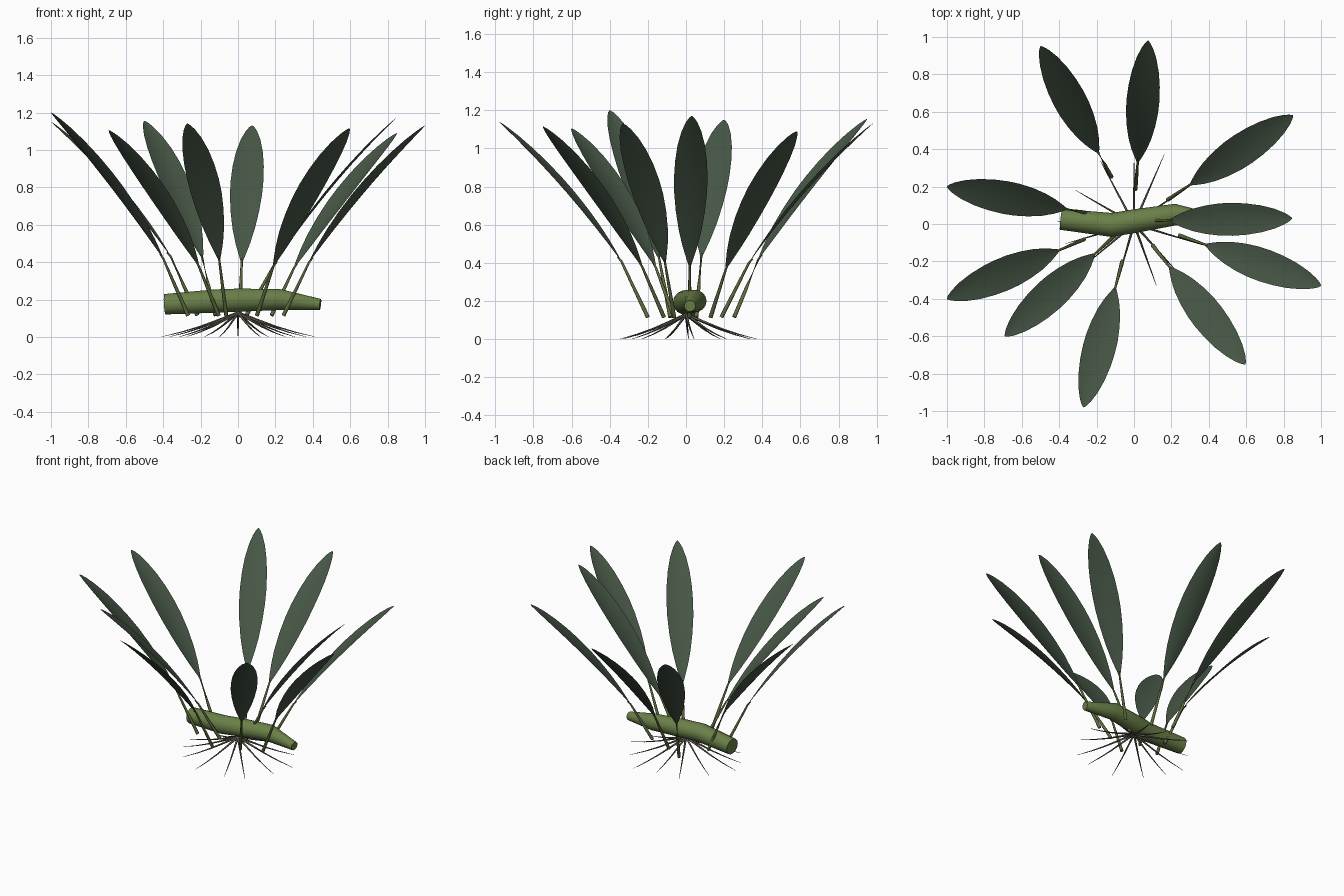
import bpy, math
from mathutils import Vector

if "Cube" in bpy.data.objects:
    bpy.data.objects.remove(bpy.data.objects["Cube"])


def material(name, rgb):
    m = bpy.data.materials.new(name)
    m.diffuse_color = (*rgb, 1)
    m.use_nodes = True
    m.node_tree.nodes["Principled BSDF"].inputs["Base Color"].default_value = m.diffuse_color
    return m


LEAF = material("leaf_green", (0.062, 0.094, 0.06))
STEM = material("stem_green", (0.11, 0.15, 0.05))
RHIZOME = material("rhizome_green", (0.145, 0.215, 0.065))
ROOT = material("root_brown", (0.11, 0.095, 0.07))


def mesh_object(name, verts, faces, mat):
    me = bpy.data.meshes.new(name)
    me.from_pydata(verts, [], faces)
    me.materials.append(mat)
    ob = bpy.data.objects.new(name, me)
    bpy.context.collection.objects.link(ob)
    for p in me.polygons:
        p.use_smooth = len(p.vertices) == 4
    return ob


def tube(name, path, radii, sides, mat):
    """Capped tube along a path with a radius at every point."""
    pts = [Vector(p) for p in path]
    verts, faces = [], []
    for i, p in enumerate(pts):
        d = (pts[min(i + 1, len(pts) - 1)] - pts[max(i - 1, 0)]).normalized()
        ref = Vector((0, 0, 1)) if abs(d.z) < 0.9 else Vector((0, 1, 0))
        u = d.cross(ref).normalized()
        v = u.cross(d)
        for k in range(sides):
            a = math.tau * k / sides
            verts.append(p + radii[i] * (u * math.cos(a) - v * math.sin(a)))
    for i in range(len(pts) - 1):
        for k in range(sides):
            a, b = i * sides + k, i * sides + (k + 1) % sides
            faces.append((a, a + sides, b + sides, b))
    faces.append(tuple(range(sides)))
    faces.append(tuple(reversed(range(len(verts) - sides, len(verts)))))
    ob = mesh_object(name, verts, faces, mat)
    # Make sure all faces point outwards
    import bmesh
    bm = bmesh.new()
    bm.from_mesh(ob.data)
    bmesh.ops.recalc_face_normals(bm, faces=bm.faces)
    bm.to_mesh(ob.data)
    bm.free()
    return ob


# Blade half width along its length (0..1 of the maximum)
PROFILE = [(0, .05), (.05, .22), (.12, .44), (.22, .68), (.34, .87), (.46, .98), (.56, 1),
           (.67, .95), (.78, .82), (.88, .60), (.95, .35), (.985, .16), (1, .03)]


def leaf_blade(name, base, tip, half_width=0.088, arch=0.028, cup=0.012):
    axis = (tip - base).normalized()
    side = axis.cross(Vector((0, 0, 1))).normalized()
    up = side.cross(axis)
    cols = 6
    verts, faces = [], []
    for t, w in PROFILE:
        c = base.lerp(tip, t) + up * arch * 4 * t * (1 - t)
        for j in range(cols + 1):
            s = 2 * j / cols - 1
            verts.append(c + side * s * w * half_width + up * cup * w * s * s)
    n = cols + 1
    for i in range(len(PROFILE) - 1):
        for j in range(cols):
            a = i * n + j
            faces.append((a, a + 1, a + n + 1, a + n))
    return mesh_object(name, verts, faces, LEAF)


# Leaves: base xyz, tip xyz
LEAVES = [
    ((-.19, .38, .42), (-.50, .95, 1.155)),
    ((.02, .33, .40), (.075, .98, 1.13)),
    ((.30, .21, .37), (.85, .58, 1.09)),
    ((.19, .02, .38), (.845, .03, 1.17)),
    ((.38, -.11, .40), (1.0, -.33, 1.13)),
    ((.19, -.23, .38), (.595, -.75, 1.115)),
    ((-.10, -.34, .41), (-.27, -.98, 1.14)),
    ((-.21, -.16, .38), (-.69, -.60, 1.105)),
    ((-.40, -.14, .42), (-1.0, -.40, 1.20)),
    ((-.36, .08, .43), (-1.0, .20, 1.15)),
]
for i, (b, t) in enumerate(LEAVES, 1):
    base, tip = Vector(b), Vector(t)
    leaf_blade(f"leaf_{i:02d}", base, tip)
    # Tapered stem leaning out to the blade
    out = Vector((tip.x - base.x, tip.y - base.y, 0)).normalized()
    foot = base - out * 0.145
    foot.z = 0.115
    top = base + (tip - base) * 0.03
    tube(f"stem_{i:02d}", [foot, foot.lerp(base, .5), base, top],
         [.011, .009, .006, .004], 8, STEM)

# Rhizome lying along x
tube("rhizome",
     [(-.39, .025, .175), (-.12, -.005, .192), (.0, .015, .197), (.22, .05, .200), (.44, .02, .174)],
     [.056, .064, .063, .058, .030], 14, RHIZOME)

# Thin roots spreading to the ground: angle in degrees, reach
ROOTS = [(66.5, .405), (90, .34), (118, .38), (150, .36), (178, .41), (-164, .38), (-140, .36),
         (-106, .36), (-70, .35), (-48, .38), (-17, .38), (6, .415), (35, .37)]
for i, (deg, reach) in enumerate(ROOTS, 1):
    a = math.radians(deg)
    path = [(math.cos(a) * reach * s, math.sin(a) * reach * s, z)
            for s, z in ((0, .13), (.25, .092), (.5, .055), (.75, .025), (1, .001))]
    tube(f"root_{i:02d}", path, [.008, .006, .0045, .003, .001], 6, ROOT)
